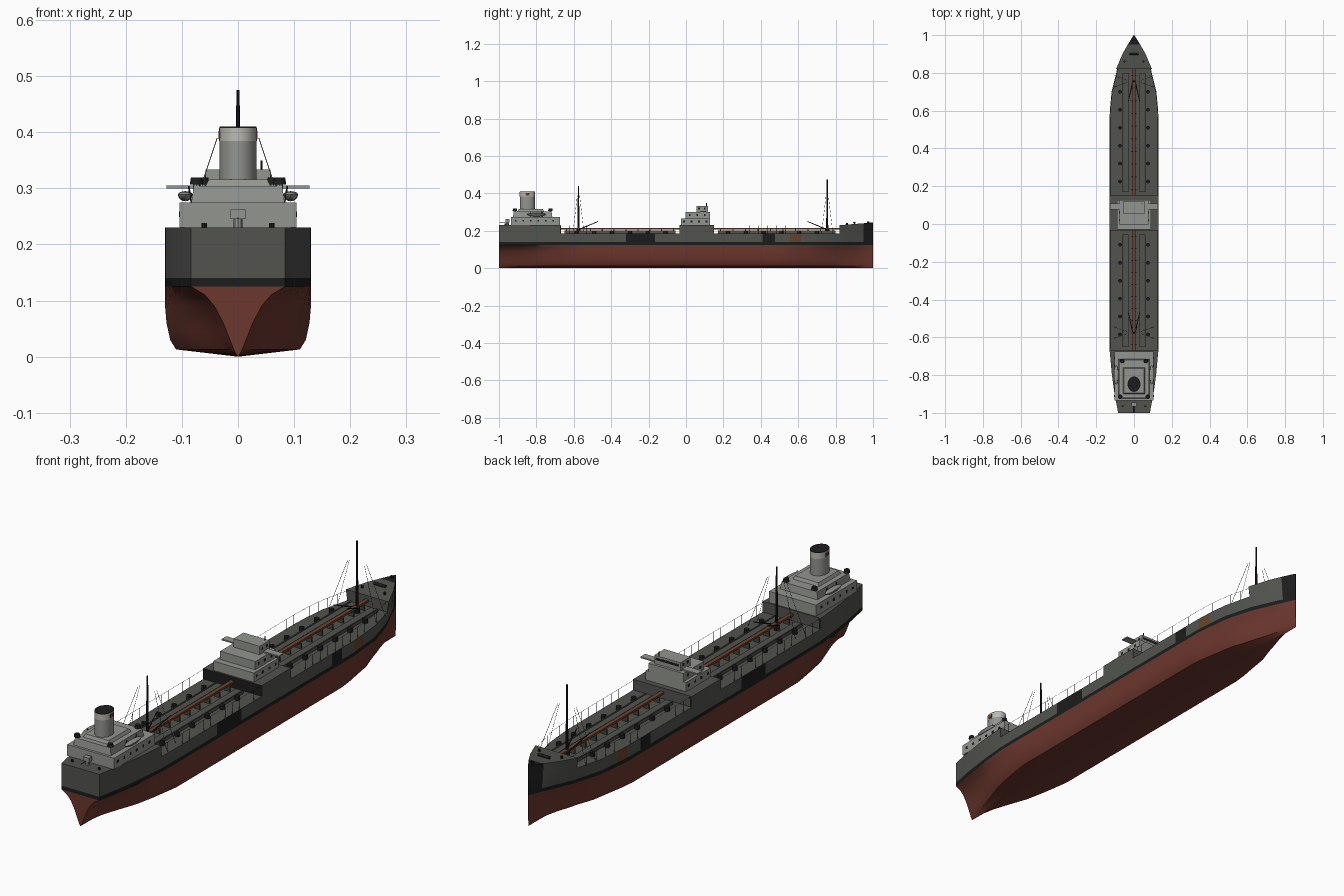
import bpy, bmesh, math
from mathutils import Vector

if "Cube" in bpy.data.objects:
    bpy.data.objects.remove(bpy.data.objects["Cube"])


def mat(name, r, g, b):
    m = bpy.data.materials.new(name)
    m.diffuse_color = (r, g, b, 1)
    m.use_nodes = True
    m.node_tree.nodes["Principled BSDF"].inputs["Base Color"].default_value = m.diffuse_color
    return m


GREY = mat("hull grey", .084, .088, .077)
RED = mat("bottom red", .15, .038, .027)
BLACK = mat("soft black", .012, .012, .012)
LIGHT = mat("house grey", .29, .30, .275)
PIPE = mat("pipe brown", .16, .055, .026)
RUST = mat("rust", .14, .055, .025)
CREAM = mat("funnel band", .50, .49, .45)
DARK = mat("trunk grey", .055, .057, .05)


def interp(t, table):
    for (a, u), (b, v) in zip(table, table[1:]):
        if t <= b:
            return u + (v - u) * max(0, (t - a) / (b - a))
    return table[-1][1]


def make(name, bm, mats):
    bmesh.ops.recalc_face_normals(bm, faces=bm.faces)
    me = bpy.data.meshes.new(name)
    bm.to_mesh(me)
    bm.free()
    for m in mats:
        me.materials.append(m)
    ob = bpy.data.objects.new(name, me)
    bpy.context.collection.objects.link(ob)
    return ob


# Hull form: half-breadths along the length and section fullness
DECK = [(-1, .084), (-.9, .103), (-.8, .117), (-.67, .129), (-.6, .13), (.6, .13), (.7, .121),
        (.82, .095), (.9, .061), (.95, .033), (1, .0015)]
WATER = [(-1, .084), (-.9, .103), (-.8, .117), (-.67, .129), (-.6, .13), (.55, .13), (.7, .115),
         (.82, .081), (.9, .046), (.95, .024), (1, .0015)]
FULL = [(0, 0), (.013, .85), (.03, .93), (.06, .98), (.09, 1), (.125, 1)]
FINE = [(0, .01), (.013, .09), (.03, .17), (.06, .31), (.09, .50), (.11, .70), (.125, 1)]
BLEND = [(-1, 0), (-.9, .2), (-.75, .7), (-.55, 1), (.5, 1), (.7, .8), (.85, .5), (1, .2)]


def half_width(y, z):
    if z <= .125:
        k = interp(y, BLEND)
        return interp(y, WATER) * (k * interp(z, FULL) + (1 - k) * interp(z, FINE))
    return interp(z, [(.125, interp(y, WATER)), (.23, interp(y, DECK))])


def loft(name, ys, zs, rule):
    """Skin mirrored sections along y, closed by deck and end faces."""
    bm = bmesh.new()
    rings = []
    for y in ys:
        ring = []
        for s, rows in ((-1, zs[::-1]), (1, zs)):
            for z in rows:
                sheer = max(0, y - .82) * .08 if z >= .23 else 0
                ring.append(bm.verts.new((s * half_width(y, z), y, z + sheer)))
        rings.append(ring)
    n = len(rings[0])
    for a, b in zip(rings, rings[1:]):
        for i in range(n):
            j = (i + 1) % n
            bm.faces.new((a[i], a[j], b[j], b[i]))
    bm.faces.new(rings[0])
    bm.faces.new(rings[-1])
    bmesh.ops.remove_doubles(bm, verts=bm.verts, dist=.00005)
    # Split the end faces at the waterline and stripe
    for z in (.125, .14):
        if zs[0] < z < zs[-1]:
            ends = [f for f in bm.faces if len(f.verts) > 4]
            geom = ends + list({e for f in ends for e in f.edges}) + list({v for f in ends for v in f.verts})
            bmesh.ops.bisect_plane(bm, geom=geom, plane_co=(0, 0, z), plane_no=(0, 0, 1), dist=.0001)
    bm.normal_update()
    for f in bm.faces:
        f.material_index = rule(f, f.calc_center_median())
    return make(name, bm, [GREY, RED, BLACK, RUST])


def hull_paint(f, c):
    if c.z < .1249 and abs(f.normal.z) < .999 or c.z < .1:
        return 1
    if c.z < .14 or c.y > .95:
        return 2
    if .14 < c.z < .184:
        if -.32 < c.y < -.165 or .41 < c.y < .475:
            return 2
        if .555 < c.y < .615:
            return 3
    return 0


stations = [-1, -.97, -.94, -.9, -.85, -.8, -.75, -.67, -.6, -.55, -.32, -.165, 0, .2, .41, .475, .5,
            .555, .615, .65, .7, .76, .82, .86, .9, .925, .95, .975, 1]
loft("hull", stations, [0, .006, .013, .03, .045, .06, .09, .11, .125, .14, .187], hull_paint)
loft("poop", [y for y in stations if y <= -.67], [.187, .23], lambda f, c: 0)
loft("forecastle", [y for y in stations if y >= .82], [.187, .23], lambda f, c: 2 if c.y > .95 else 0)
loft("bridge_base", [-.035, .15], [.187, .23], lambda f, c: 2 if c.y < -.03 else 0)


def box(name, x, y, z, m, inset=0):
    """Box from ranges; inset tapers the roof inward."""
    bm = bmesh.new()
    vs = []
    for k in (0, 1):
        d = inset * k
        for px, py in ((x[0] + d, y[0] + d), (x[1] - d, y[0] + d), (x[1] - d, y[1] - d), (x[0] + d, y[1] - d)):
            vs.append(bm.verts.new((px, py, z[k])))
    bm.faces.new(vs[:4])
    bm.faces.new(vs[4:])
    for i in range(4):
        j = (i + 1) % 4
        bm.faces.new((vs[i], vs[j], vs[j + 4], vs[i + 4]))
    return make(name, bm, [m])


def rod(name, a, b, r, m, r2=None, seg=8, sy=1):
    a, b = Vector(a), Vector(b)
    bm = bmesh.new()
    bmesh.ops.create_cone(bm, cap_ends=True, segments=seg, radius1=r, radius2=r if r2 is None else r2,
                          depth=(b - a).length)
    ob = make(name, bm, [m])
    ob.location = (a + b) / 2
    ob.rotation_mode = 'QUATERNION'
    ob.rotation_quaternion = (b - a).to_track_quat('Z', 'Y')
    ob.scale = (1, sy, 1)
    return ob


# Aft deckhouse tiers
box("aft_house_lower", (-.104, .104), (-.935, -.675), (.23, .275), LIGHT)
box("aft_house_upper", (-.083, .083), (-.925, -.715), (.275, .304), LIGHT, .004)
box("funnel_base", (-.058, .058), (-.9, -.76), (.304, .316), LIGHT, .006)
box("docking_station", (-.013, .013), (-.965, -.945), (.245, .262), LIGHT)
rod("docking_post", (0, -.955, .23), (0, -.955, .246), .008, LIGHT)
rod("stern_staff", (0, -.998, .247), (0, -.95, .247), .0015, BLACK)

# Funnel, oval in plan
for nm, z0, z1, m, r in (("funnel", .31, .384, LIGHT, .033), ("funnel_band", .384, .408, CREAM, .0335),
                         ("funnel_cap", .408, .41, BLACK, .033)):
    rod(nm, (0, -.848, z0), (0, -.848, z1), r, m, seg=32, sy=1.22)
for s in (-1, 1):
    box("funnel_badge", (s * .0325 - .002, s * .0325 + .002), (-.858, -.838), (.388, .402), RED)

# Midship bridge tiers
box("bridge_lower", (-.09, .09), (-.028, .128), (.23, .267), LIGHT)
box("bridge_middle", (-.078, .078), (-.002, .128), (.267, .300), LIGHT)
box("bridge_wings", (-.127, .127), (.078, .108), (.300, .305), LIGHT)
box("wheelhouse", (-.058, .058), (.055, .118), (.300, .334), LIGHT)
rod("bridge_mast", (.042, .11, .33), (.042, .11, .35), .002, BLACK)
box("wheelhouse_windows", (-.052, .052), (.1175, .1185), (.316, .326), BLACK)

# Portholes and side windows on the houses
for s in (-1, 1):
    for hx, ys, z in ((.104, [-.91 + .04 * i for i in range(6)], .254),
                      (.09, [-.01 + .04 * i for i in range(4)], .25),
                      (.078, [.02 + .04 * i for i in range(3)], .284),
                      (.058, [.07, .1], .32)):
        for y in ys:
            box("window", (s * hx - .0008, s * hx + .0008), (y - .005, y + .005), (z - .005, z + .005), BLACK)

for s in (-1, 1):
    # Lifeboats with davits
    bm = bmesh.new()
    bmesh.ops.create_uvsphere(bm, u_segments=16, v_segments=8, radius=1)
    for v in bm.verts:
        v.co = (v.co.x * .013, v.co.y * .05, v.co.z * (.006 if v.co.z > 0 else .012))
    boat = make("lifeboat", bm, [LIGHT])
    boat.location = (s * .094, -.80, .289)
    for y in (-.83, -.77):
        rod("davit", (s * .083, y, .275), (s * .088, y, .304), .0015, BLACK)
    # Mushroom vents
    for x, y in ((.074, -.915), (.063, -.725)):
        rod("vent_post", (s * x, y, .275), (s * x, y, .308), .006, LIGHT)
        rod("vent_head", (s * x, y, .307), (s * x, y, .319), .012, BLACK, .010, 12)
    # Deck trunks, tank hatches and rails, before and abaft the bridge
    for y0, y1, hatches in ((-.67, -.035, -.585), (.15, .82, .225)):
        box("deck_trunk", (s * .046 - .016, s * .046 + .016), (y0 + .02, y1 - .02), (.186, .199), GREY)
        box("trunk_walkway", (s * .058 - .003, s * .058 + .003), (y0 + .02, y1 - .02), (.199, .201), DARK)
        for i in range(6):
            y = hatches + .095 * i
            rod("tank_hatch", (s * .074, y, .186), (s * .074, y, .203), .010, BLACK, seg=12)
        n = 14
        pts = [(y0 + (y1 - y0) * i / n) for i in range(n + 1)]
        for a, b in zip(pts, pts[1:]):
            xa, xb = (s * (half_width(t, .187) - .004) for t in (a, b))
            rod("rail", (xa, a, .228), (xb, b, .228), .0006, BLACK, seg=4)
            rod("rail_post", (xa, a, .186), (xa, a, .228), .0007, BLACK, seg=4)

# Centre pipeline on supports
for y0, y1 in ((-.67, -.035), (.15, .82)):
    box("pipeline", (-.008, .008), (y0, y1), (.208, .216), PIPE)
    for i in range(10):
        y = y0 + (i + .5) * (y1 - y0) / 10
        box("pipe_support", (-.012, .012), (y - .003, y + .003), (.186, .208), DARK)

# Masts with booms and stays
for y, top, d in ((.755, .475, -1), (-.575, .44, 1)):
    rod("mast", (0, y, .186), (0, y, top), .006, BLACK, .003, 10)
    rod("mast_foot", (0, y, .186), (0, y, .21), .011, BLACK, seg=10)
    for s in (-1, 1):
        rod("boom", (s * .006, y, .206), (s * .03, y + d * .105, .25), .003, BLACK, .002)
        for dy in (-.03, .03):
            rod("stay", (s * .105, y + dy, .187), (s * .037, y + dy * .2, .39), .0007, BLACK, seg=4)

# Foredeck fittings
rod("windlass", (-.025, .90, .243), (.025, .90, .243), .006, BLACK, seg=12)
rod("bow_chock_post", (0, .975, .235), (0, .975, .25), .006, BLACK, seg=10)
for s in (-1, 1):
    rod("bollard", (s * .05, .86, .23), (s * .05, .86, .242), .005, BLACK)
    rod("stern_bollard", (s * .06, -.965, .228), (s * .06, -.965, .238), .005, BLACK)

# Smooth curved sides, keep edges crisp
for ob in bpy.context.scene.objects:
    ob.select_set(True)
    bpy.context.view_layer.objects.active = ob
bpy.ops.object.shade_smooth_by_angle(angle=math.radians(32))
